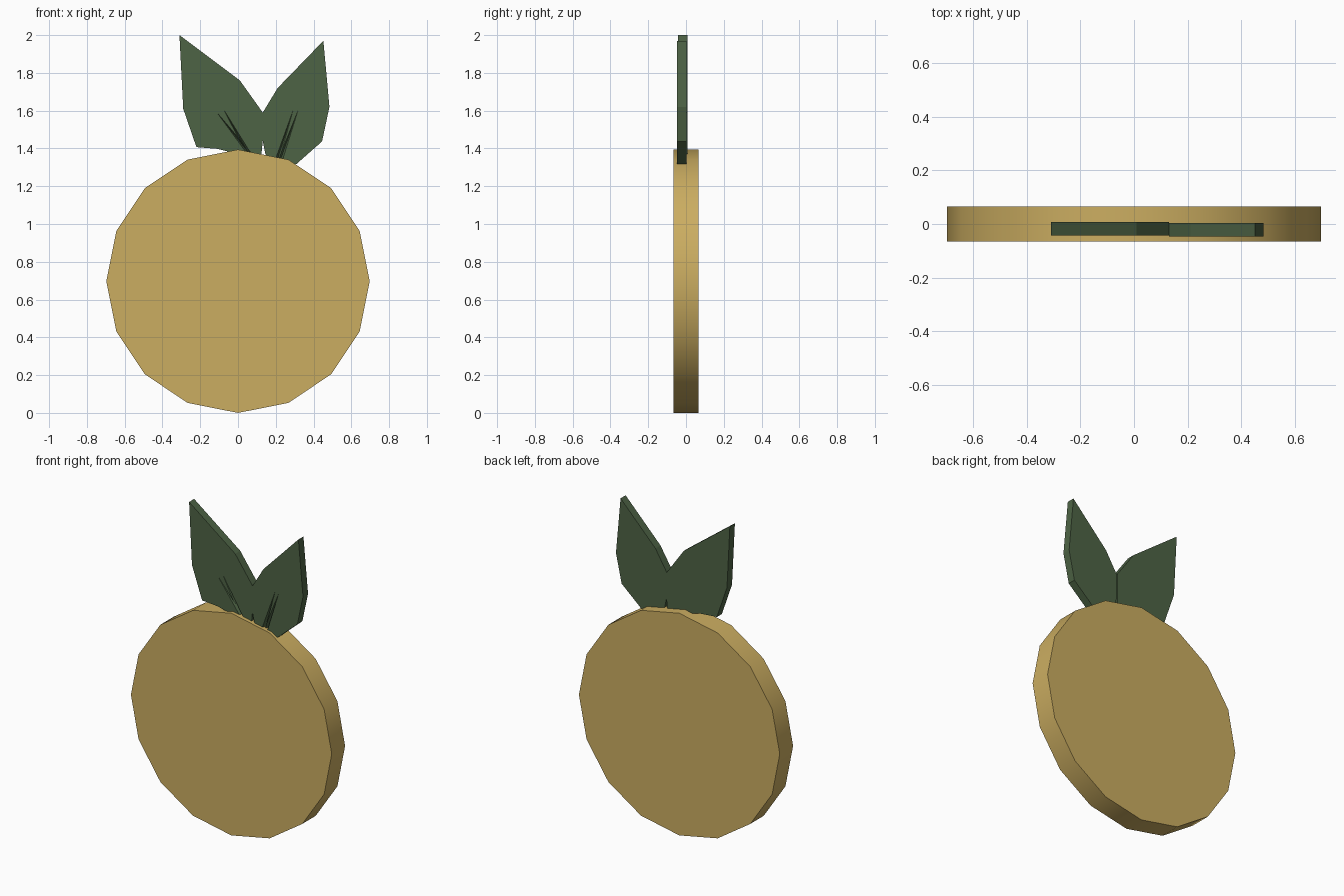
import bpy, bmesh, math

cube = bpy.data.objects.get("Cube")
if cube:
    bpy.data.objects.remove(cube, do_unlink=True)


def material(name, rgb):
    m = bpy.data.materials.new(name)
    m.use_nodes = True
    m.diffuse_color = (*rgb, 1)
    bsdf = next(n for n in m.node_tree.nodes if n.type == 'BSDF_PRINCIPLED')
    bsdf.inputs["Base Color"].default_value = (*rgb, 1)
    return m


gold = material("golden yellow", (0.60, 0.42, 0.12))
green = material("leaf green", (0.076, 0.127, 0.060))


def finish(name, bm, mat=None):
    bmesh.ops.recalc_face_normals(bm, faces=bm.faces)
    me = bpy.data.meshes.new(name)
    bm.to_mesh(me)
    bm.free()
    ob = bpy.data.objects.new(name, me)
    bpy.context.collection.objects.link(ob)
    if mat:
        me.materials.append(mat)
    return ob


def activate(ob):
    bpy.ops.object.select_all(action='DESELECT')
    ob.select_set(True)
    bpy.context.view_layer.objects.active = ob


def slab(name, outline, y0, y1, mat):
    """Extrude an (x, z) outline from y0 to y1."""
    bm = bmesh.new()
    face = bm.faces.new([bm.verts.new((x, y0, z)) for x, z in outline])
    ext = bmesh.ops.extrude_face_region(bm, geom=[face])
    verts = [v for v in ext["geom"] if isinstance(v, bmesh.types.BMVert)]
    bmesh.ops.translate(bm, verts=verts, vec=(0, y1 - y0, 0))
    return finish(name, bm, mat)


def carve_vein(leaf, base, tip, y, width=0.012, depth=0.025):
    """Cut a tapering V groove into the front face of a leaf."""
    dx, dz = tip[0] - base[0], tip[1] - base[1]
    n = math.hypot(dx, dz)
    sx, sz = -dz / n * width, dx / n * width
    bm = bmesh.new()
    for x, yy, z in ((base[0] + sx, y - 0.003, base[1] + sz),
                     (base[0] - sx, y - 0.003, base[1] - sz),
                     (base[0], y + depth, base[1]),
                     (tip[0], y - 0.003, tip[1])):
        bm.verts.new((x, yy, z))
    bmesh.ops.convex_hull(bm, input=bm.verts)
    cutter = finish("vein_cutter", bm)
    cutter.hide_render = True
    activate(leaf)
    mod = leaf.modifiers.new("vein", 'BOOLEAN')
    mod.operation, mod.solver, mod.object = 'DIFFERENCE', 'EXACT', cutter
    bpy.ops.object.modifier_apply(modifier=mod.name)
    bpy.data.objects.remove(cutter, do_unlink=True)


# Fruit: thick sixteen-sided disc with a smooth rim
R = 0.697
ring = [(R * math.cos(i * math.tau / 16), R + R * math.sin(i * math.tau / 16))
        for i in range(16)]
fruit = slab("fruit_disc", ring, -0.066, 0.066, gold)
activate(fruit)
bpy.ops.object.shade_smooth_by_angle(angle=math.radians(30))

# Leaves: outlines, depth range and vein lines (base, tip)
leaves = {
    "right_leaf": ([(-0.31, 2.0), (0.01, 1.76), (0.131, 1.59), (0.131, 1.44),
                    (0.122, 1.35), (0.0, 1.37), (-0.11, 1.398), (-0.22, 1.407),
                    (-0.29, 1.61)],
                   -0.042, 0.008,
                   [((0.07, 1.36), (-0.135, 1.62)), ((0.052, 1.38), (-0.092, 1.635))]),
    "left_leaf": ([(0.452, 1.97), (0.484, 1.62), (0.445, 1.437), (0.31, 1.318),
                   (0.19, 1.32), (0.145, 1.37), (0.131, 1.44), (0.131, 1.59),
                   (0.21, 1.72)],
                  -0.047, 0.003,
                  [((0.205, 1.33), (0.302, 1.635)), ((0.225, 1.34), (0.328, 1.63))]),
}
for name, (outline, y0, y1, veins) in leaves.items():
    leaf = slab(name, outline, y0, y1, green)
    for base, tip in veins:
        carve_vein(leaf, base, tip, y0)
